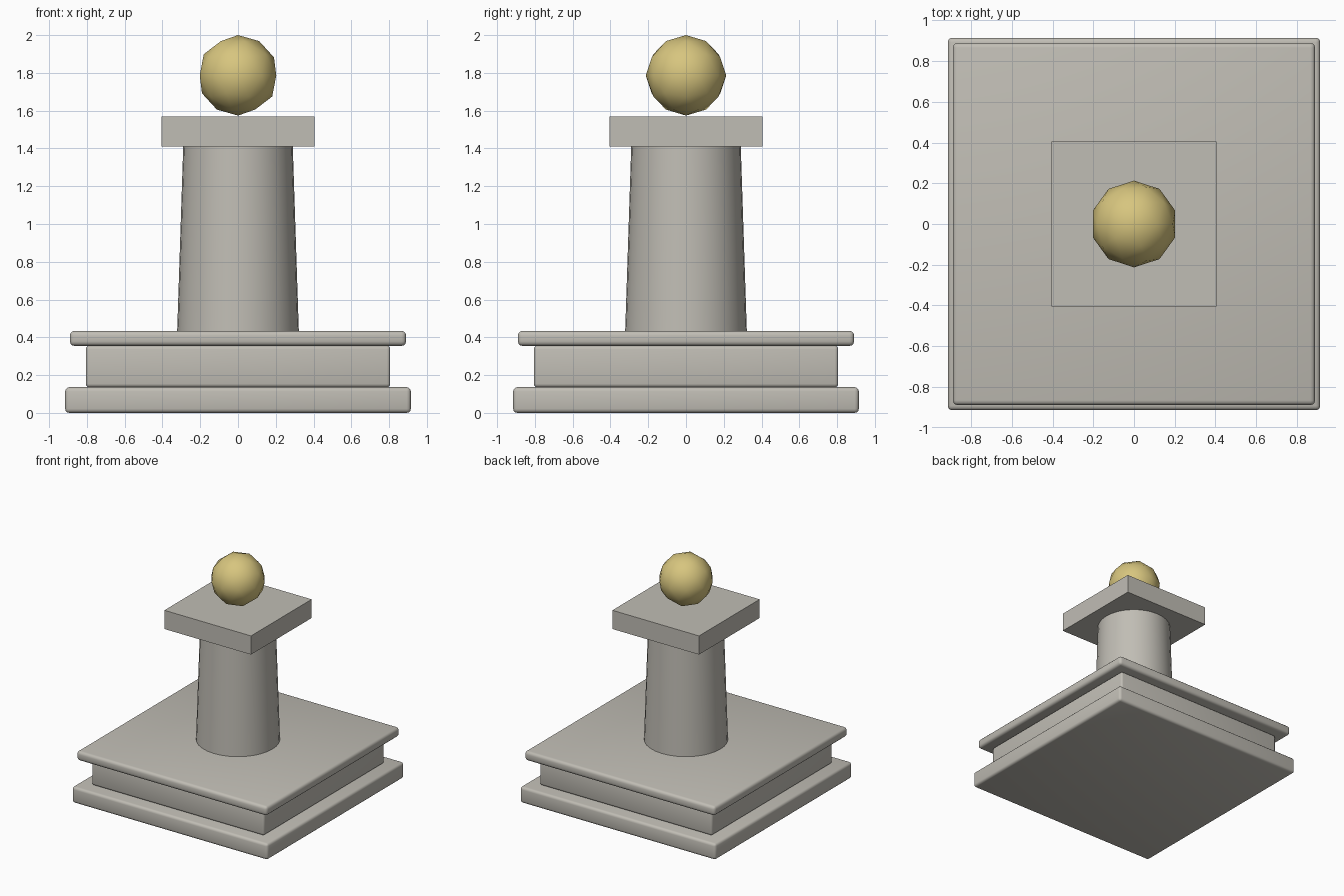
import bpy

default = bpy.data.objects.get("Cube")
if default:
    bpy.data.objects.remove(default, do_unlink=True)


def material(name, colour):
    mat = bpy.data.materials.new(name)
    mat.use_nodes = True
    mat.diffuse_color = colour
    mat.node_tree.nodes["Principled BSDF"].inputs["Base Color"].default_value = colour
    return mat


stone = material("warm grey stone", (0.53, 0.51, 0.46, 1))
gold = material("pale gold", (0.68, 0.56, 0.21, 1))


def finish(name, mat):
    obj = bpy.context.object
    obj.name = obj.data.name = name
    obj.data.materials.append(mat)
    return obj


def slab(name, half_width, bottom, top, bevel=0):
    """Square stone block, optionally with softly rounded edges."""
    bpy.ops.mesh.primitive_cube_add(size=1, location=(0, 0, (bottom + top) / 2))
    obj = finish(name, stone)
    obj.scale = (2 * half_width, 2 * half_width, top - bottom)
    bpy.ops.object.transform_apply(location=False, rotation=False)
    if bevel:
        mod = obj.modifiers.new("rounded edges", "BEVEL")
        mod.width = bevel
        mod.segments = 3
        bpy.ops.object.shade_smooth()
    return obj


# Stepped base
slab("base_plinth", 0.915, 0, 0.136, 0.022)
slab("base_middle", 0.806, 0.136, 0.355, 0.018)
slab("base_top", 0.89, 0.355, 0.434, 0.024)

# Tapered column
bottom, top = 0.434, 1.41
bpy.ops.mesh.primitive_cone_add(vertices=32, radius1=0.322, radius2=0.29,
                                depth=top - bottom, location=(0, 0, (bottom + top) / 2))
finish("column", stone)
bpy.ops.object.shade_smooth_by_angle()

# Square cap, crisp edges
slab("column_cap", 0.405, 1.41, 1.568)

# Faceted ball
bpy.ops.mesh.primitive_ico_sphere_add(subdivisions=2, radius=0.213, location=(0, 0, 1.787))
finish("top_ball", gold)
bpy.ops.object.shade_smooth()
